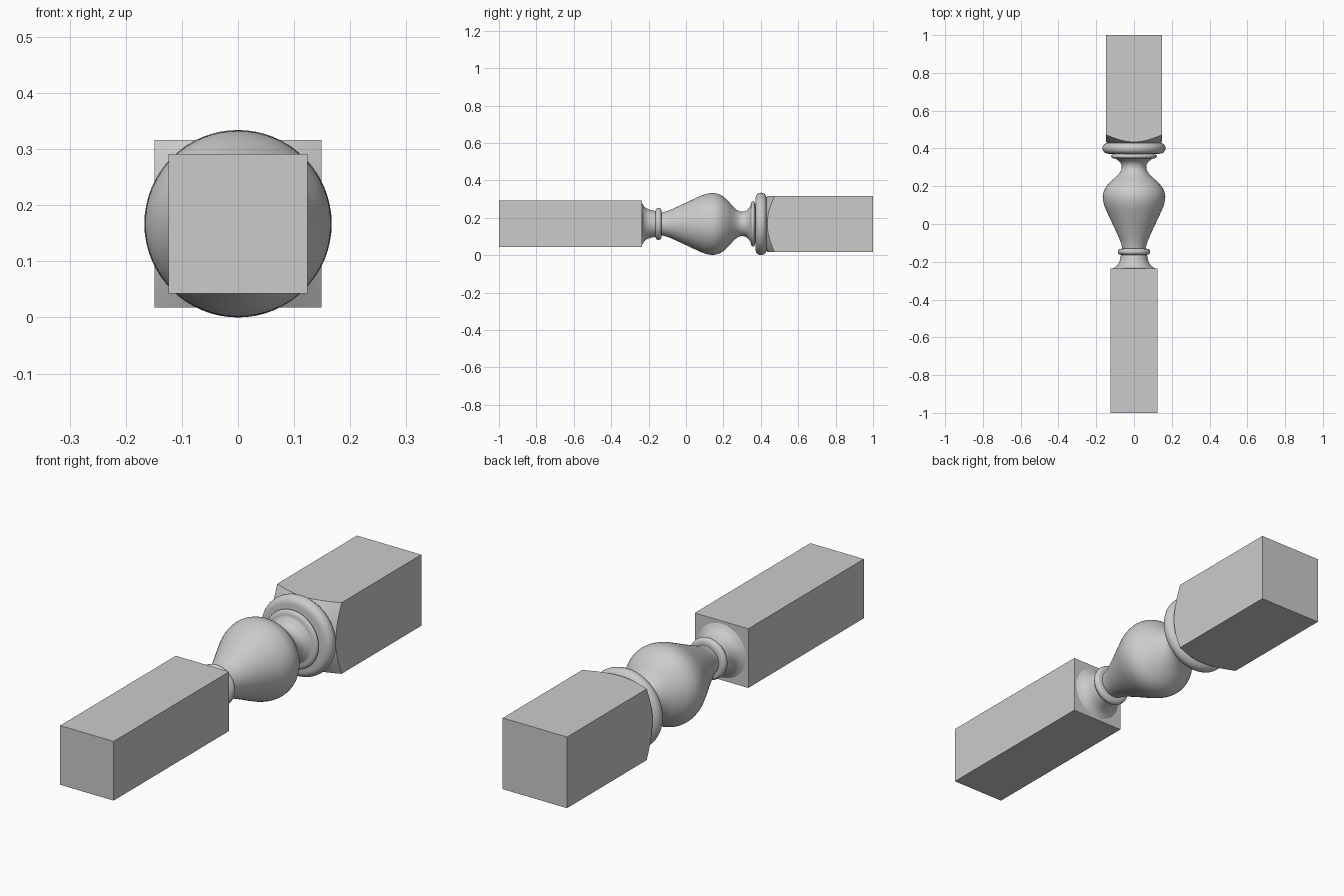
import bpy, bmesh, math
from mathutils import Vector

if "Cube" in bpy.data.objects:
    bpy.data.objects.remove(bpy.data.objects["Cube"])

CZ = 0.167      # height of the turning axis
SEG = 64


def make_object(name, bm):
    bmesh.ops.recalc_face_normals(bm, faces=bm.faces)
    me = bpy.data.meshes.new(name)
    bm.to_mesh(me)
    bm.free()
    ob = bpy.data.objects.new(name, me)
    bpy.context.collection.objects.link(ob)
    return ob


def smooth(ob, angle=35):
    bpy.ops.object.select_all(action='DESELECT')
    ob.select_set(True)
    bpy.context.view_layer.objects.active = ob
    bpy.ops.object.shade_smooth_by_angle(angle=math.radians(angle))


def lathe(name, profile):
    """Revolve (y, radius) points about the long axis, closed with end caps."""
    bm = bmesh.new()
    rings = []
    for y, r in profile:
        rings.append([bm.verts.new((r * math.cos(2 * math.pi * i / SEG), y,
                                    CZ + r * math.sin(2 * math.pi * i / SEG)))
                      for i in range(SEG)])
    for a, b in zip(rings, rings[1:]):
        for i in range(SEG):
            j = (i + 1) % SEG
            bm.faces.new((a[i], a[j], b[j], b[i]))
    bm.faces.new(rings[0])
    bm.faces.new(rings[-1])
    return make_object(name, bm)


def curve(pts, n=5):
    """Catmull-Rom curve through profile points."""
    p = [Vector(q) for q in pts]
    p = [2 * p[0] - p[1]] + p + [2 * p[-1] - p[-2]]
    out = []
    for a, b, c, d in zip(p, p[1:], p[2:], p[3:]):
        for k in range(n):
            t = k / n
            v = 0.5 * (2 * b + (c - a) * t + (2 * a - 5 * b + 4 * c - d) * t * t
                       + (3 * b - a - 3 * c + d) * t ** 3)
            out.append((v.x, v.y))
    return out + [tuple(p[-2])]


def bead(y0, y1, r_in, r_out, n=12):
    """Half-round moulding profile."""
    return [((y0 + y1) / 2 - (y1 - y0) / 2 * math.cos(math.pi * i / n),
             r_in + (r_out - r_in) * math.sin(math.pi * i / n)) for i in range(n + 1)]


def block(name, half, y0, y1):
    bm = bmesh.new()
    bmesh.ops.create_cube(bm, size=1)
    for v in bm.verts:
        v.co = (v.co.x * 2 * half, (y0 + y1) / 2 + v.co.y * (y1 - y0),
                CZ + v.co.z * 2 * half)
    return make_object(name, bm)


# Square ends
block("front_block", 0.124, -1.0, -0.235)
back = block("back_block", 0.149, 0.43, 1.0)

# Turned shoulder on the back block
cutter = lathe("shoulder_cutter", [(0.43, 0.142), (0.473, 0.211), (0.56, 0.35), (1.1, 0.35)])
mod = back.modifiers.new("shoulder", 'BOOLEAN')
mod.operation = 'INTERSECT'
mod.solver = 'EXACT'
mod.object = cutter
bpy.context.view_layer.objects.active = back
bpy.ops.object.modifier_apply(modifier=mod.name)
bpy.data.objects.remove(cutter)
smooth(back, 20)

# Turned middle: flare, bead, vase, neck, fillet and large collar
profile = curve([(-0.235, 0.112), (-0.222, 0.092), (-0.20, 0.078), (-0.165, 0.069)])
profile += bead(-0.163, -0.131, 0.069, 0.086)
profile += curve([(-0.130, 0.061), (-0.09, 0.073), (-0.02, 0.104), (0.05, 0.137),
                  (0.10, 0.158), (0.145, 0.1655), (0.185, 0.155), (0.22, 0.128),
                  (0.25, 0.095), (0.275, 0.073), (0.30, 0.065), (0.325, 0.073),
                  (0.345, 0.096)])
profile += bead(0.346, 0.370, 0.100, 0.122)
profile += [(0.371, 0.112)]
profile += bead(0.372, 0.43, 0.138, 0.167)
smooth(lathe("turned_spindle", profile))
